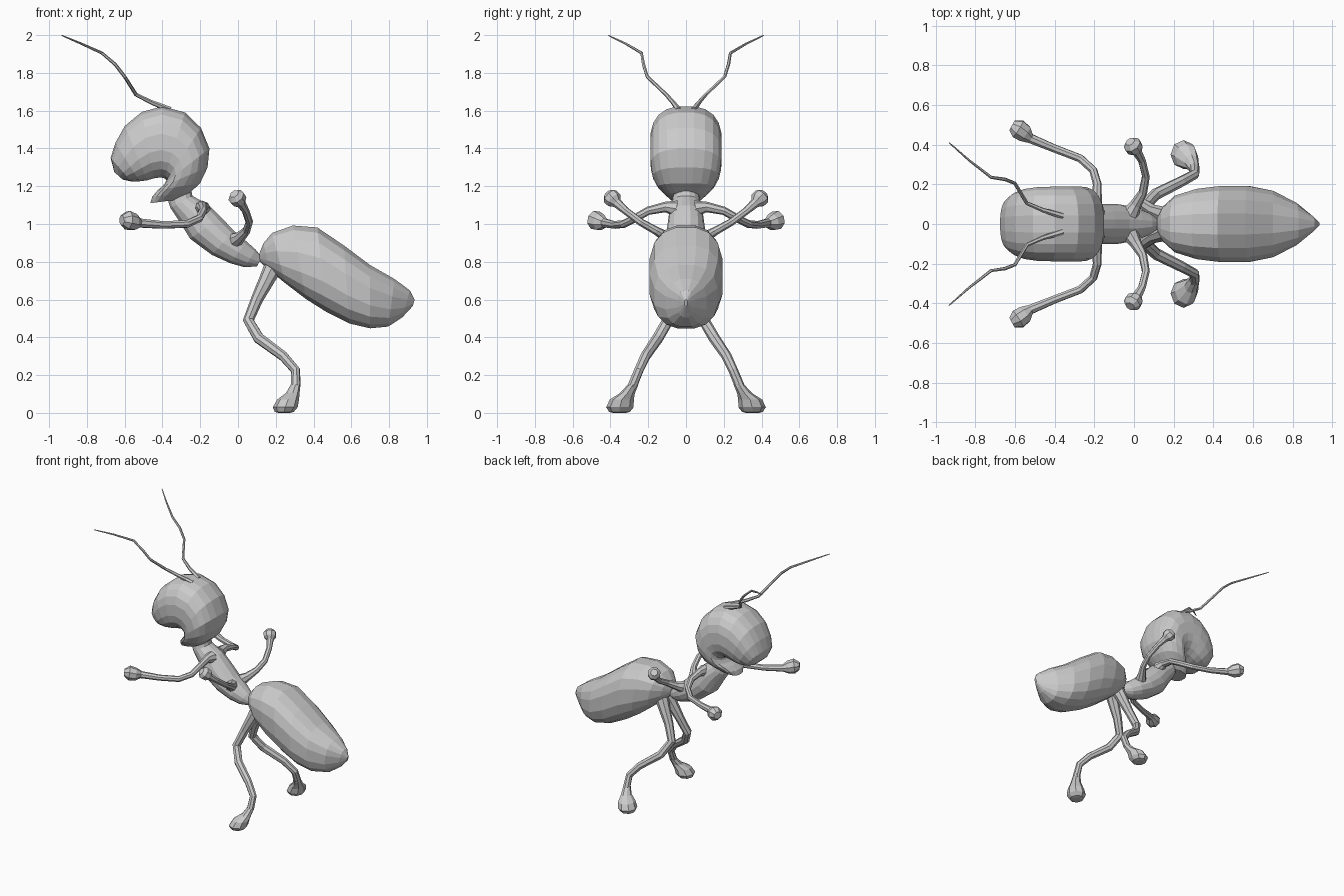
import bpy, bmesh, math
from mathutils import Vector

grey = bpy.data.materials.new("warm_grey")
grey.diffuse_color = (0.6, 0.6, 0.6, 1)


def skin(name, rings):
    """Bridge closed rings of points into one capped mesh."""
    bm = bmesh.new()
    loops = [[bm.verts.new(p) for p in ring] for ring in rings]
    n = len(loops[0])
    for a, b in zip(loops, loops[1:]):
        for i in range(n):
            j = (i + 1) % n
            bm.faces.new((a[i], a[j], b[j], b[i]))
    bm.faces.new(loops[0][::-1])
    bm.faces.new(loops[-1])
    bmesh.ops.recalc_face_normals(bm, faces=bm.faces)
    mesh = bpy.data.meshes.new(name)
    bm.to_mesh(mesh)
    bm.free()
    mesh.materials.append(grey)
    obj = bpy.data.objects.new(name, mesh)
    bpy.context.collection.objects.link(obj)
    return obj


def body(name, sections, sides=20, power=2.5):
    """Sections: outer x, z, inner x, z, half width."""
    rings = []
    for ox, oz, ix, iz, w in sections:
        mid = Vector(((ox + ix) / 2, 0, (oz + iz) / 2))
        half = Vector(((ox - ix) / 2, 0, (oz - iz) / 2))
        ring = []
        for k in range(sides):
            a = 2 * math.pi * (k + 0.5) / sides
            c, s = math.cos(a), math.sin(a)
            c = math.copysign(abs(c) ** (2 / power), c)
            s = math.copysign(abs(s) ** (2 / power), s)
            ring.append(mid + half * c + Vector((0, w * s, 0)))
        rings.append(ring)
    return skin(name, rings)


def limb(name, points, sides=8):
    """Points: x, y, z, radius. Builds a left and right copy."""
    for label, m in (("left", 1), ("right", -1)):
        pts = [Vector((x, y * m, z)) for x, y, z, r in points]
        rings = []
        side = None
        for i, p in enumerate(pts):
            t = (pts[min(i + 1, len(pts) - 1)] - pts[max(i - 1, 0)]).normalized()
            if side is None:
                side = t.orthogonal()
            side = (side - t * side.dot(t)).normalized()
            up = t.cross(side)
            r = points[i][3]
            rings.append([p + r * (side * math.cos(2 * math.pi * k / sides)
                                   + up * math.sin(2 * math.pi * k / sides))
                          for k in range(sides)])
        skin(f"{label}_{name}", rings)


# Head curls from the jaw over the crown to the neck
body("head", [
    (-0.655, 1.275, -0.61, 1.235, 0.07),
    (-0.675, 1.35, -0.565, 1.225, 0.13),
    (-0.65, 1.43, -0.52, 1.225, 0.16),
    (-0.60, 1.52, -0.48, 1.23, 0.178),
    (-0.51, 1.595, -0.445, 1.24, 0.188),
    (-0.40, 1.625, -0.41, 1.245, 0.19),
    (-0.28, 1.592, -0.39, 1.24, 0.19),
    (-0.195, 1.51, -0.38, 1.232, 0.19),
    (-0.15, 1.40, -0.385, 1.22, 0.188),
    (-0.16, 1.30, -0.40, 1.20, 0.175),
    (-0.20, 1.215, -0.425, 1.18, 0.15),
    (-0.255, 1.165, -0.455, 1.145, 0.11),
    (-0.31, 1.13, -0.465, 1.11, 0.07)])

# Thorax
body("thorax", [
    (-0.25, 1.20, -0.38, 1.15, 0.065),
    (-0.24, 1.15, -0.36, 1.085, 0.075),
    (-0.15, 1.10, -0.31, 1.01, 0.09),
    (-0.09, 1.04, -0.255, 0.92, 0.10),
    (-0.02, 0.965, -0.14, 0.835, 0.10),
    (0.045, 0.91, -0.04, 0.79, 0.085),
    (0.095, 0.865, 0.035, 0.77, 0.06),
    (0.125, 0.825, 0.10, 0.775, 0.03)], sides=14, power=2.1)

# Abdomen
body("abdomen", [
    (0.115, 0.85, 0.115, 0.80, 0.03),
    (0.135, 0.90, 0.165, 0.755, 0.09),
    (0.18, 0.955, 0.25, 0.685, 0.145),
    (0.29, 0.995, 0.36, 0.60, 0.18),
    (0.42, 0.985, 0.47, 0.53, 0.195),
    (0.56, 0.89, 0.59, 0.47, 0.195),
    (0.70, 0.785, 0.70, 0.445, 0.17),
    (0.83, 0.71, 0.795, 0.455, 0.11),
    (0.91, 0.65, 0.87, 0.505, 0.045),
    (0.935, 0.60, 0.925, 0.565, 0.008)], sides=16)

# Front legs with rounded feet
limb("front_leg", [
    (-0.19, 0.05, 1.08, 0.045), (-0.19, 0.11, 1.09, 0.028),
    (-0.185, 0.20, 1.07, 0.022), (-0.205, 0.27, 1.03, 0.021),
    (-0.27, 0.33, 1.00, 0.021), (-0.40, 0.38, 0.995, 0.021),
    (-0.52, 0.43, 1.005, 0.025), (-0.55, 0.455, 1.01, 0.046),
    (-0.585, 0.48, 1.02, 0.052), (-0.615, 0.497, 1.02, 0.028)])

# Middle legs
limb("middle_leg", [
    (-0.02, 0.05, 0.91, 0.045), (0.01, 0.10, 0.93, 0.030),
    (0.045, 0.16, 0.965, 0.022), (0.06, 0.24, 1.01, 0.020),
    (0.04, 0.32, 1.07, 0.020), (0.015, 0.365, 1.11, 0.026),
    (0.005, 0.38, 1.125, 0.044), (-0.01, 0.40, 1.145, 0.046),
    (-0.02, 0.415, 1.16, 0.025)])

# Rear legs
limb("rear_leg", [
    (0.19, 0.03, 0.78, 0.05), (0.155, 0.045, 0.71, 0.042),
    (0.10, 0.065, 0.60, 0.032), (0.055, 0.095, 0.49, 0.030),
    (0.11, 0.15, 0.395, 0.030), (0.24, 0.215, 0.30, 0.027),
    (0.305, 0.25, 0.225, 0.025), (0.305, 0.285, 0.14, 0.026)])

# Rear feet: flattened bulbs on the ground
feet = [(0.305, 0.28, 0.15, 0.026), (0.29, 0.31, 0.105, 0.036),
        (0.265, 0.34, 0.07, 0.058), (0.25, 0.35, 0.03, 0.066),
        (0.245, 0.352, 0.005, 0.05)]
for label, m in (("left", 1), ("right", -1)):
    skin(f"{label}_rear_foot", [
        [(x + r * math.cos(k * math.pi / 4), m * (y + r * 1.1 * math.sin(k * math.pi / 4)),
          max(z, 0)) for k in range(8)] for x, y, z, r in
        feet + [(0.245, 0.352, 0.0, 0.03)]])

# Antennae
limb("antenna", [
    (-0.36, 0.04, 1.605, 0.016), (-0.46, 0.07, 1.645, 0.012),
    (-0.54, 0.105, 1.685, 0.010), (-0.60, 0.205, 1.78, 0.009),
    (-0.65, 0.225, 1.845, 0.009), (-0.72, 0.235, 1.905, 0.008),
    (-0.83, 0.32, 1.955, 0.006), (-0.932, 0.41, 1.998, 0.003)], sides=6)
